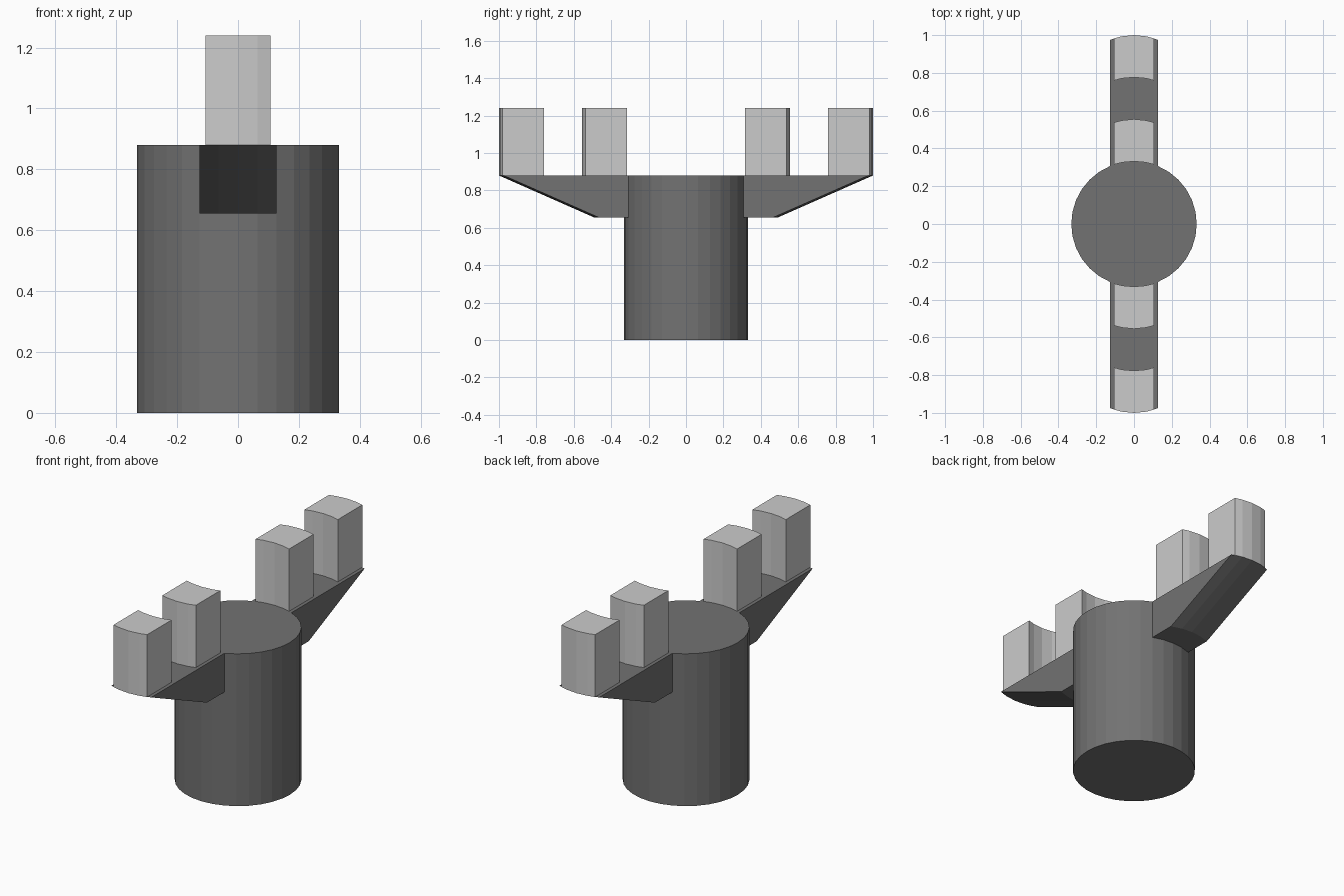
import bpy
import bmesh
import math

RADIUS = 0.332    # column radius, also the curvature of every arm and block end
DECK = 0.88       # height of the column top and the arms
SIDES = 32

default = bpy.data.objects.get("Cube")
if default:
    bpy.data.objects.remove(default, do_unlink=True)


def make_material(name, grey):
    mat = bpy.data.materials.new(name)
    mat.use_nodes = True
    colour = (grey, grey, grey, 1)
    mat.diffuse_color = colour
    mat.node_tree.nodes["Principled BSDF"].inputs["Base Color"].default_value = colour
    return mat


dark = make_material("dark grey", 0.17)
light = make_material("light grey", 0.6)


def add_object(name, bm, mat):
    bmesh.ops.recalc_face_normals(bm, faces=bm.faces)
    mesh = bpy.data.meshes.new(name)
    bm.to_mesh(mesh)
    bm.free()
    mesh.materials.append(mat)
    bpy.context.collection.objects.link(bpy.data.objects.new(name, mesh))


def arc(half_width, reach):
    """Plan points of an end curve whose middle lies at y = reach."""
    step = RADIUS * math.sin(math.tau / SIDES)
    xs = [-half_width, -step, 0, step, half_width]
    return [(x, reach - RADIUS + math.sqrt(RADIUS**2 - x**2)) for x in xs]


def curved_bar(name, mat, side, half_width, inner, low_reach, high_reach, low, high):
    """Bar with curved ends; the outer end may lean outwards."""
    bm = bmesh.new()
    rings = []
    for z, reach in ((low, low_reach), (high, high_reach)):
        plan = arc(half_width, reach) + arc(half_width, inner)[::-1]
        rings.append([bm.verts.new((x, side * y, z)) for x, y in plan])
        bm.faces.new(rings[-1])
    bottom, top = rings
    for i in range(len(top)):
        j = (i + 1) % len(top)
        bm.faces.new((bottom[i], bottom[j], top[j], top[i]))
    add_object(name, bm, mat)


# Round column
bm = bmesh.new()
bmesh.ops.create_cone(bm, cap_ends=True, segments=SIDES, radius1=RADIUS,
                      radius2=RADIUS, depth=DECK)
bmesh.ops.translate(bm, verts=bm.verts, vec=(0, 0, DECK / 2))
add_object("column", bm, dark)

# Front and back arms, each carrying two upright blocks
for label, side in (("front", -1), ("back", 1)):
    curved_bar(label + "_arm", dark, side, 0.127, RADIUS, 0.49, 1.0, 0.655, DECK)
    for place, inner, outer in (("inner", RADIUS, 0.555), ("outer", 0.777, 1.0)):
        curved_bar(f"{label}_{place}_block", light, side, 0.107,
                   inner, outer, outer, DECK, 1.24)
